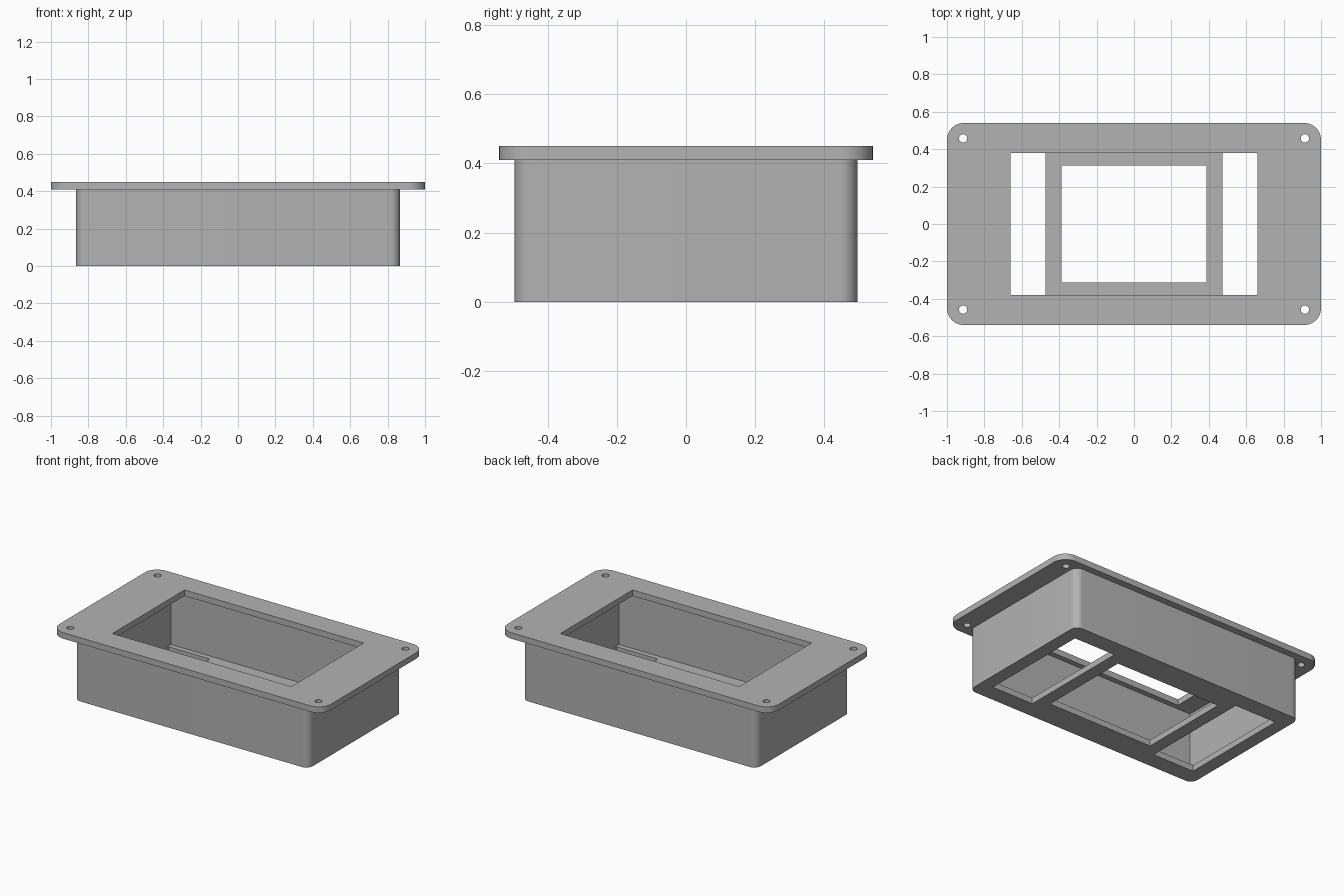
import bpy, bmesh, math

cube = bpy.data.objects.get("Cube")
if cube:
    bpy.data.objects.remove(cube, do_unlink=True)

GREY = (0.45, 0.45, 0.45, 1.0)
mat = bpy.data.materials.new("plain grey")
mat.use_nodes = True
mat.diffuse_color = GREY
mat.node_tree.nodes["Principled BSDF"].inputs["Base Color"].default_value = GREY


def prism(name, x0, x1, y0, y1, z0, z1, radius=0.0, steps=10):
    """Upright block with optionally rounded vertical corners."""
    outline = []
    corners = [(x1, y1, -1, -1), (x0, y1, 1, -1), (x0, y0, 1, 1), (x1, y0, -1, 1)]
    for i, (cx, cy, sx, sy) in enumerate(corners):
        n = steps if radius else 0
        for k in range(n + 1):
            a = math.pi / 2 * (i + (k / n if n else 0))
            outline.append((cx + radius * (sx + math.cos(a)),
                            cy + radius * (sy + math.sin(a))))
    bm = bmesh.new()
    base = bm.faces.new([bm.verts.new((x, y, z0)) for x, y in outline])
    top = bmesh.ops.extrude_face_region(bm, geom=[base])["geom"]
    bmesh.ops.translate(bm, vec=(0, 0, z1 - z0),
                        verts=[v for v in top if isinstance(v, bmesh.types.BMVert)])
    bmesh.ops.recalc_face_normals(bm, faces=bm.faces)
    mesh = bpy.data.meshes.new(name)
    bm.to_mesh(mesh)
    bm.free()
    ob = bpy.data.objects.new(name, mesh)
    bpy.context.collection.objects.link(ob)
    mesh.materials.append(mat)
    return ob


def carve(ob, cutters):
    """Subtract every cutter, apply the result and smooth the rounded corners."""
    bpy.ops.object.select_all(action='DESELECT')
    bpy.context.view_layer.objects.active = ob
    ob.select_set(True)
    for c in cutters:
        m = ob.modifiers.new("cut", 'BOOLEAN')
        m.operation, m.solver, m.object = 'DIFFERENCE', 'EXACT', c
        bpy.ops.object.modifier_apply(modifier=m.name)
    for c in cutters:
        bpy.data.objects.remove(c, do_unlink=True)
    bpy.ops.object.shade_smooth_by_angle(angle=math.radians(30))


FLOOR, RIM, TOP = 0.04, 0.41, 0.45

# Open box with three windows in its floor
housing = prism("housing", -0.865, 0.865, -0.495, 0.495, 0, RIM, 0.05)
carve(housing, [
    prism("cavity_cutter", -0.785, 0.785, -0.415, 0.415, FLOOR, RIM + 0.1),
    prism("middle_window_cutter", -0.388, 0.388, -0.314, 0.314, -0.1, 0.1),
    prism("left_window_cutter", 0.472, 0.777, -0.38, 0.38, -0.1, 0.1),
    prism("right_window_cutter", -0.777, -0.472, -0.38, 0.38, -0.1, 0.1),
])

# Mounting flange with the main opening and four screw holes
flange = prism("flange", -1, 1, -0.54, 0.54, RIM, TOP, 0.09)
cutters = [prism("opening_cutter", -0.66, 0.66, -0.38, 0.38, 0.3, 0.6)]
R = 0.022
for sx in (-1, 1):
    for sy in (-1, 1):
        x, y = sx * 0.914, sy * 0.458
        cutters.append(prism("screw_hole_cutter", x - R, x + R, y - R, y + R,
                             0.3, 0.6, R, 8))
carve(flange, cutters)
